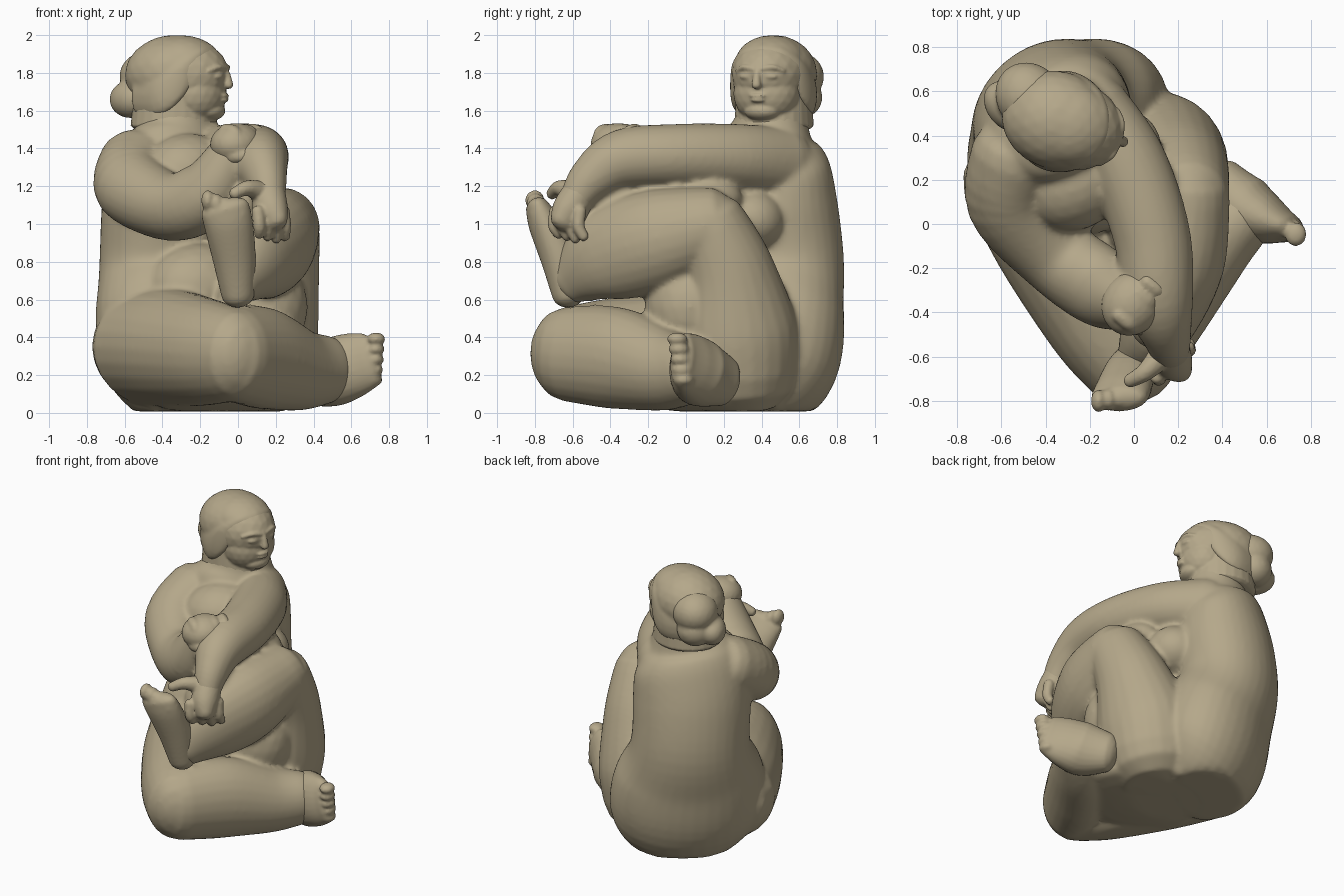
import bpy, bmesh, math
from mathutils import Vector as V, Matrix

FLOOR = 0.008
clay = bpy.data.materials.new("clay")
clay.diffuse_color = (.46, .39, .255, 1)


def catmull(pts, n=6):
    out = []
    for i in range(len(pts) - 1):
        p = [pts[max(i - 1, 0)], pts[i], pts[i + 1], pts[min(i + 2, len(pts) - 1)]]
        for k in range(n):
            t = k / n
            out.append([0.5 * (2 * b + (c - a) * t + (2 * a - 5 * b + 4 * c - d) * t * t
                               + (3 * b - a - 3 * c + d) * t ** 3) for a, b, c, d in zip(*p)])
    return out + [list(pts[-1])]


def loft(bm, stations, ref=(0, 0, 1), cap=0.8, sides=24):
    """Elliptic tube through (x, y, z, side radius, ref radius) stations with rounded ends."""
    st = catmull([s if len(s) == 5 else (*s, s[3]) for s in stations])
    ref, rings = V(ref), []
    for i, s in enumerate(st):
        t = (V(st[min(i + 1, len(st) - 1)][:3]) - V(st[max(i - 1, 0)][:3])).normalized()
        steps = [(0, 1)]
        if i in (0, len(st) - 1):
            sg = -1 if i == 0 else 1
            arc = [math.radians(a) for a in (0, 25, 50, 70, 85)]
            steps = [(sg * math.sin(a), math.cos(a)) for a in arc][::sg]
        u = t.cross(ref).normalized()
        w = u.cross(t)
        for off, sc in steps:
            c = V(s[:3]) + t * off * cap * min(s[3], s[4])
            rings.append([bm.verts.new(c + (u * math.cos(a) * s[3] + w * math.sin(a) * s[4]) * sc)
                          for a in (2 * math.pi * k / sides for k in range(sides))])
    for a, b in zip(rings, rings[1:]):
        for k in range(sides):
            j = (k + 1) % sides
            bm.faces.new((a[k], a[j], b[j], b[k]))
    bm.faces.new(rings[0][::-1])
    bm.faces.new(rings[-1])


def ball(bm, c, r, turn=0, tilt=0):
    m = (Matrix.Translation(c) @ Matrix.Rotation(math.radians(turn), 4, 'Z')
         @ Matrix.Rotation(math.radians(tilt), 4, 'Y') @ Matrix.Diagonal((*r, 1)))
    bmesh.ops.create_icosphere(bm, subdivisions=3, radius=1, matrix=m)


def finish(name, bm, voxel, smooth):
    """Fuse the overlapping shapes into one modelled surface."""
    for v in bm.verts:
        v.co.z = max(v.co.z, FLOOR)
    bmesh.ops.recalc_face_normals(bm, faces=bm.faces)
    me = bpy.data.meshes.new(name)
    bm.to_mesh(me)
    bm.free()
    me.materials.append(clay)
    ob = bpy.data.objects.new(name, me)
    bpy.context.collection.objects.link(ob)
    r = ob.modifiers.new("fuse", 'REMESH')
    r.mode, r.voxel_size, r.use_smooth_shade = 'VOXEL', voxel, True
    s = ob.modifiers.new("soften", 'SMOOTH')
    s.factor, s.iterations = 0.5, smooth
    return ob


# Body: torso, arms and legs fused together
bm = bmesh.new()
loft(bm, [(-.2, .28, .1, .36, .3), (-.27, .38, .27, .49, .37), (-.33, .43, .55, .48, .355),
          (-.375, .485, .8, .385, .325), (-.365, .455, 1.1, .38, .32), (-.35, .45, 1.3, .36, .28),
          (-.32, .44, 1.43, .29, .23), (-.31, .45, 1.52, .22, .19), (-.31, .46, 1.64, .18, .17)],
     ref=(.66, -.75, 0), cap=.4, sides=36)
loft(bm, [(-.02, 0, .07, .42, .42), (-.03, .02, .28, .45, .45)], ref=(0, 1, 0), cap=.15)  # base
ball(bm, (-.07, .33, 1.02), (.19, .2, .17), -50)             # breasts
ball(bm, (-.33, .12, 1.14), (.2, .2, .18), -60)
ball(bm, (-.26, .2, 1.26), (.26, .22, .22), 35)              # chest
ball(bm, (.08, .1, 1.13), (.14, .2, .13))
ball(bm, (-.2, .2, .65), (.3, .24, .25), 30)                 # belly
ball(bm, (.12, .02, .56), (.25, .24, .28))                   # behind the knee
ball(bm, (.07, -.36, 1.12), (.11, .2, .13))                  # between forearm and calf
# folded leg lying on the ground
loft(bm, [(-.43, .22, .35, .355, .32), (-.32, -.08, .34, .31, .31), (-.15, -.44, .32, .25, .28),
          (-.03, -.63, .31, .21, .25)], cap=.9)
loft(bm, [(-.02, -.63, .31, .2, .25), (.13, -.37, .29, .22, .27), (.32, -.12, .23, .2, .22),
          (.47, .02, .23, .16, .18)])
# raised leg: thigh, then calf coming forward
loft(bm, [(.08, .27, .22, .31, .32), (.12, .26, .45, .31, .33), (.19, .22, .75, .245, .25),
          (.235, .13, .99, .2, .2)], ref=(0, 1, 0))
loft(bm, [(.235, .13, .99, .2, .21), (.19, -.17, .91, .22, .27), (.11, -.44, .82, .17, .24),
          (.02, -.61, .7, .1, .13)])
# far-reaching arm and bent arm
loft(bm, [(-.19, .52, 1.32, .17, .19), (-.03, .27, 1.35, .18, .18), (.08, -.05, 1.36, .175, .17),
          (.11, -.34, 1.34, .16, .16), (.15, -.51, 1.23, .11, .12), (.17, -.6, 1.1, .08, .08)])
loft(bm, [(-.53, .31, 1.31, .21, .2), (-.565, .1, 1.2, .19, .2), (-.35, -.14, 1.09, .18, .18),
          (-.16, -.28, 1.17, .17, .19), (-.03, -.35, 1.38, .12, .13)], ref=(.3, .5, .8))
finish("body", bm, .016, 7)

# Foot of the raised leg, sole to the front
bm = bmesh.new()
loft(bm, [(.0, -.62, .63, .09, .09), (-.02, -.67, .82, .115, .1), (-.05, -.75, 1.0, .13, .085),
          (-.07, -.785, 1.08, .13, .065)], ref=(0, 1, 0))
for i in range(5):
    x = -.16 + .045 * i
    ball(bm, (x, -.8 + .006 * i, 1.125 - .018 * i), (.035, .052, .055))
finish("raised_foot", bm, .011, 5)

# Foot of the folded leg, pointing sideways
bm = bmesh.new()
loft(bm, [(.4, .19, .17, .11, .14), (.49, .08, .21, .15, .18), (.6, .02, .25, .115, .175),
          (.69, -.015, .28, .07, .15)])
for i in range(5):
    ball(bm, (.715 + .004 * i, -.03 + .008 * (2 - i), .175 + .054 * i), (.05, .055, .035))
finish("side_foot", bm, .011, 5)

# Hanging hand
bm = bmesh.new()
loft(bm, [(.16, -.56, 1.17, .09, .09), (.17, -.61, 1.08, .1, .09), (.18, -.63, 1.01, .1, .07)],
     ref=(-.75, -.65, 0))
for i in range(4):
    x, y = .105 + .045 * i, -.69 + .043 * i
    loft(bm, [(x, y, 1.07, .035), (x + .008, y - .008, .99, .033),
              (x + .008, y + .02, .92 + .012 * abs(i - 2), .028)], ref=(0, 1, 0), sides=12)
loft(bm, [(.12, -.6, 1.17, .06), (.05, -.67, 1.19, .042), (-.02, -.71, 1.16, .032)], sides=12)
finish("hanging_hand", bm, .01, 3)

# Curled hand resting on the other forearm
bm = bmesh.new()
ball(bm, (-.01, -.36, 1.42), (.135, .15, .115), -30)
for i in range(4):
    x, y = -.05 + .042 * i, -.44 + .05 * i
    loft(bm, [(x - .02, y + .03, 1.495, .036), (x + .03, y - .01, 1.485, .036),
              (x + .06, y - .03, 1.42, .032)], sides=12)
loft(bm, [(-.06, -.37, 1.36, .06), (-.02, -.45, 1.36, .045), (.05, -.47, 1.36, .035)], sides=12)
finish("curled_hand", bm, .011, 3)

# Head, in a frame of its own: forward, sideways, up
YAW = -18
F = Matrix.Translation((-.32, .46, 1.77)) @ Matrix.Rotation(math.radians(YAW), 4, 'Z')


def h(*p):
    return F @ V(p)


def strand(bm, pts, ref=(0, 0, 1)):
    loft(bm, [(*h(*p[:3]), *p[3:]) for p in pts], ref=ref, sides=14)


bm = bmesh.new()
ball(bm, h(.015, 0, .02), (.265, .208, .2), YAW)
ball(bm, h(.1, 0, -.08), (.165, .18, .17), YAW)              # jaw and cheeks
ball(bm, h(.18, 0, -.17), (.08, .1, .055), YAW)              # chin
loft(bm, [(*h(-.02, 0, -.06), .2, .21), (*h(-.02, 0, -.25), .21, .23)], ref=(1, 0, 0), cap=.2)  # neck
strand(bm, [(.258, 0, .06, .018), (.277, 0, .01, .02), (.284, 0, -.035, .026)], ref=(0, 1, 0))
for s in (-1, 1):
    ball(bm, h(.248, s * .07, .01), (.022, .038, .014), YAW + s * 18)          # eyes
    strand(bm, [(.268, s * .02, .05, .013), (.253, s * .08, .06, .014), (.215, s * .13, .04, .011)])
for z, w in ((-.09, .045), (-.114, .038)):
    ball(bm, h(.262, 0, z), (.02, w, .012), YAW)                               # lips
finish("head", bm, .008, 3)

# Parted hair with waves swept back to the bun
bm = bmesh.new()
ball(bm, h(-.035, 0, .03), (.25, .222, .2), YAW, -8)
ball(bm, h(.02, 0, .085), (.215, .19, .145), YAW)
for s in (-1, 1):
    strand(bm, [(.18, 0, .14, .03, .04), (.155, s * .1, .11, .03, .05), (.08, s * .178, .01, .03, .075),
                (-.04, s * .19, -.08, .04, .11), (-.17, s * .12, -.08, .05, .12)])
finish("hair", bm, .012, 6)

bm = bmesh.new()
ball(bm, (-.47, .57, 1.78), (.15, .17, .14), 40)
ball(bm, (-.57, .53, 1.66), (.095, .13, .1), 40)
ball(bm, (-.5, .61, 1.67), (.12, .11, .11), 30)
finish("hair_bun", bm, .012, 6)
